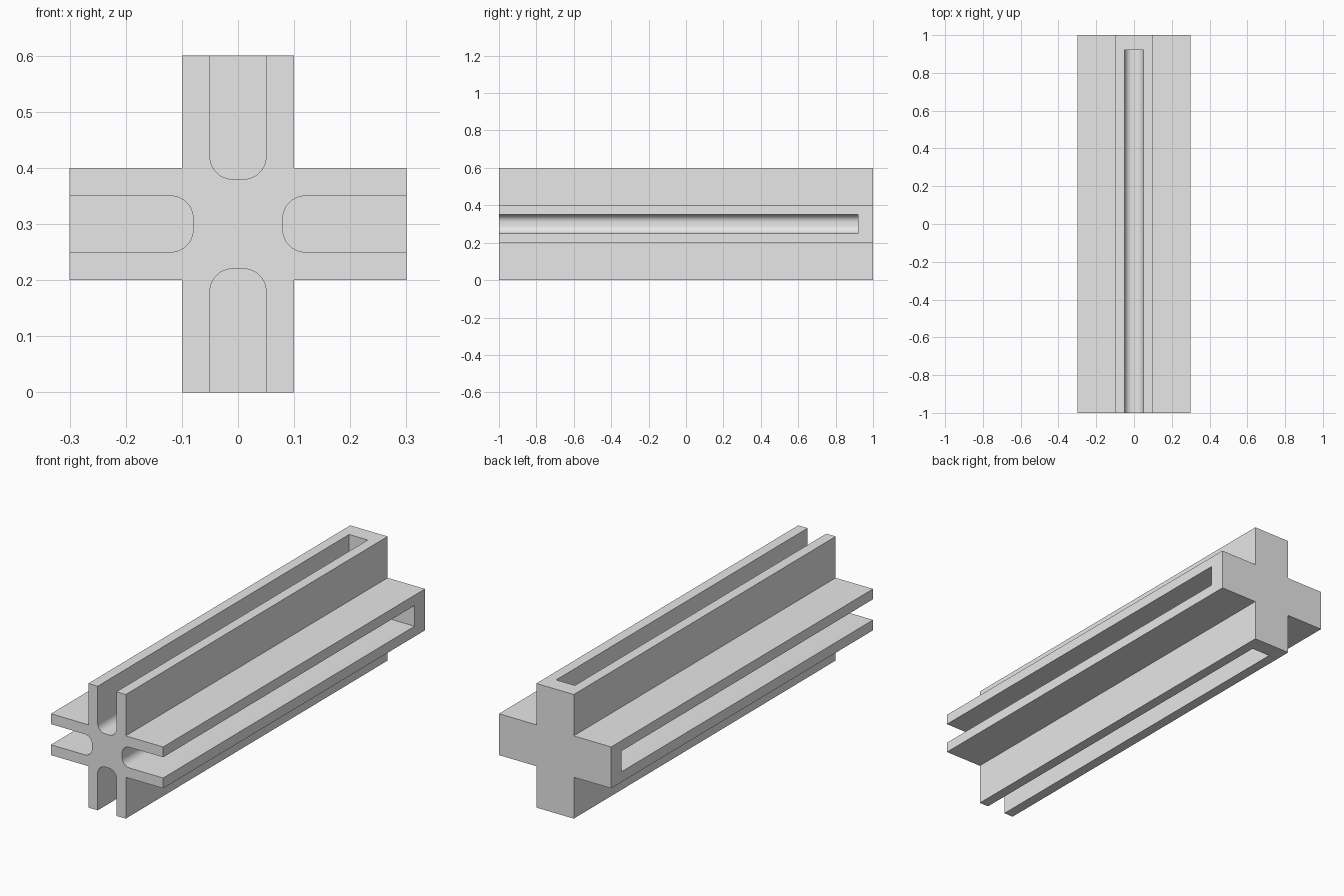
import bpy
import bmesh
from math import cos, sin, pi
from mathutils import Matrix, Vector

HALF, ARM = 0.1, 0.3          # half width and reach of each arm
SLOT, FLOOR, R = 0.05, 0.08, 0.04  # slot half width, floor height, corner radius
BACK = 0.92                   # slots stop short of the back end

cube = bpy.data.objects.get("Cube")
if cube:
    bpy.data.objects.remove(cube, do_unlink=True)

grey = bpy.data.materials.new("plain grey")
grey.use_nodes = True
grey.diffuse_color = (0.8, 0.8, 0.8, 1)
grey.node_tree.nodes["Principled BSDF"].inputs["Base Color"].default_value = (0.8, 0.8, 0.8, 1)


def turned(points, quarter):
    """Rotate a cross-section by quarter turns about the long axis."""
    turn = Matrix.Rotation(quarter * pi / 2, 2)
    return [tuple(turn @ Vector(p)) for p in points]


def extrusion(name, outlines, y0, y1):
    """Extrude closed x-z outlines along y into one object."""
    bm = bmesh.new()
    for outline in outlines:
        face = bm.faces.new([bm.verts.new((x, y0, z + ARM)) for x, z in outline])
        new = bmesh.ops.extrude_face_region(bm, geom=[face])["geom"]
        verts = [v for v in new if isinstance(v, bmesh.types.BMVert)]
        bmesh.ops.translate(bm, verts=verts, vec=(0, y1 - y0, 0))
    bmesh.ops.recalc_face_normals(bm, faces=bm.faces)
    mesh = bpy.data.meshes.new(name)
    bm.to_mesh(mesh)
    bm.free()
    mesh.materials.append(grey)
    obj = bpy.data.objects.new(name, mesh)
    bpy.context.collection.objects.link(obj)
    return obj


# Cross-shaped bar
arm = [(HALF, HALF), (HALF, ARM), (-HALF, ARM)]
cross = [p for q in range(4) for p in turned(arm, q)]
bar = extrusion("slotted_cross_bar", [cross], -1, 1)

# Round-bottomed slot in each arm, open at the front and outer side
arc = [(R * cos(a), R * sin(a)) for a in (i * pi / 16 for i in range(9))]
right = [(SLOT - R + x, FLOOR + R - z) for x, z in arc]
left = [(-x, z) for x, z in reversed(right)]
slot = [(SLOT, ARM + 0.1)] + right + left + [(-SLOT, ARM + 0.1)]
cutter = extrusion("slot_cutter", [turned(slot, q) for q in range(4)], -1.1, BACK)
cutter.hide_render = True

# Cut the slots
cut = bar.modifiers.new("slots", "BOOLEAN")
cut.operation = "DIFFERENCE"
cut.solver = "EXACT"
cut.object = cutter
bpy.ops.object.select_all(action="DESELECT")
bpy.context.view_layer.objects.active = bar
bar.select_set(True)
bpy.ops.object.modifier_apply(modifier=cut.name)
bpy.data.objects.remove(cutter, do_unlink=True)

# Smooth slot floors with crisp edges
bpy.ops.object.shade_smooth_by_angle(angle=pi / 6)
